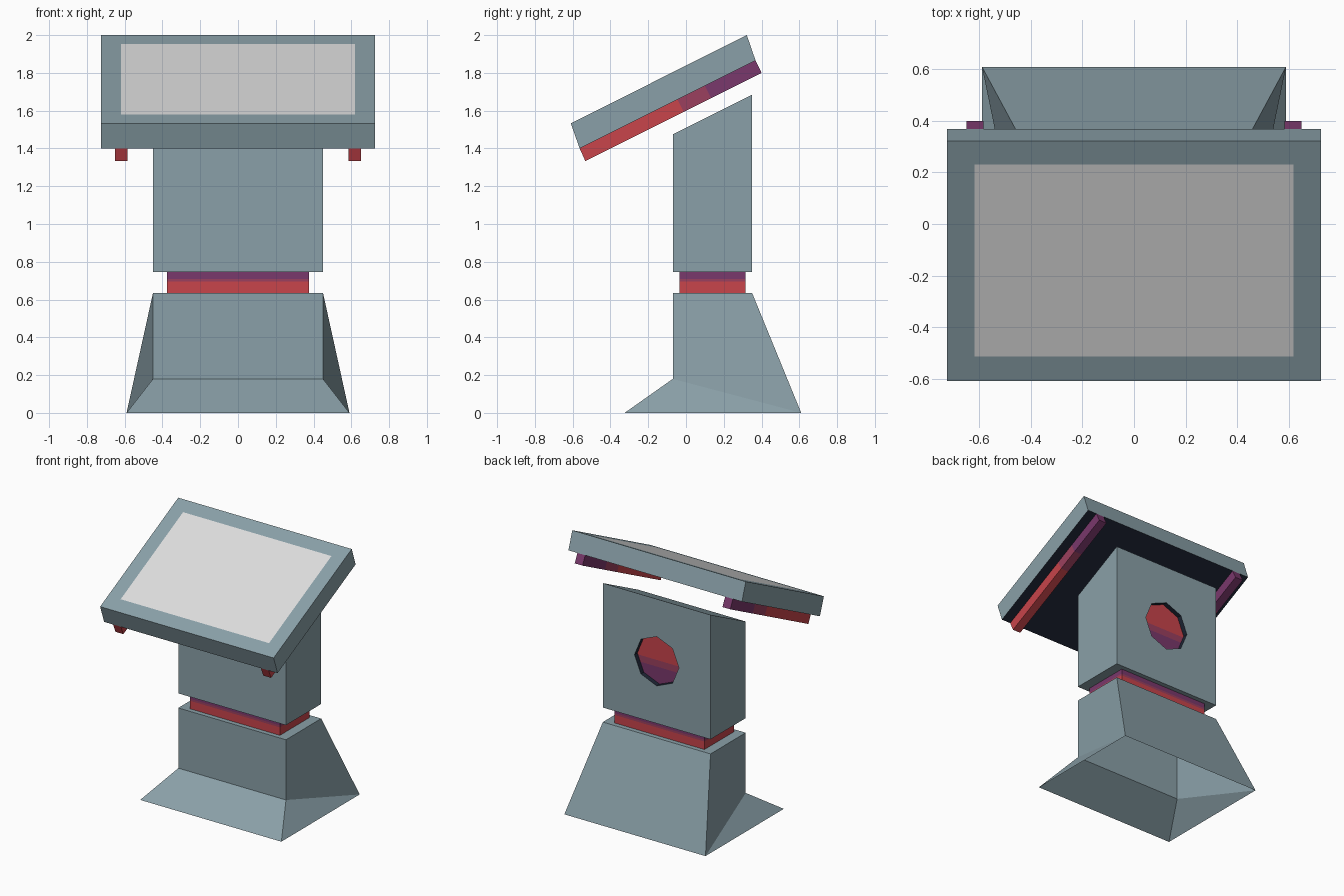
import bpy, bmesh, math
from mathutils import Vector

if "Cube" in bpy.data.objects:
    bpy.data.objects.remove(bpy.data.objects["Cube"])


def material(name, color):
    m = bpy.data.materials.new(name)
    m.diffuse_color = (*color, 1)
    m.use_nodes = True
    m.node_tree.nodes["Principled BSDF"].inputs["Base Color"].default_value = m.diffuse_color
    return m


BODY = material("blue grey", (0.254, 0.352, 0.392))
DARK = material("dark navy", (0.013, 0.019, 0.037))
SCREEN = material("light grey", (0.73, 0.73, 0.73))
RED = material("red", (0.578, 0.058, 0.070))
MID = material("plum", (0.328, 0.051, 0.114))
PURPLE = material("purple", (0.195, 0.040, 0.150))
GLOW = [RED, MID, PURPLE]


def build(name, verts, faces, mats, rule=None, cuts=()):
    """Mesh object; cuts are (point, normal) planes, rule picks a material per face."""
    bm = bmesh.new()
    vs = [bm.verts.new(v) for v in verts]
    for f in faces:
        bm.faces.new([vs[i] for i in f])
    bmesh.ops.recalc_face_normals(bm, faces=bm.faces)
    for co, no in cuts:
        geom = bm.verts[:] + bm.edges[:] + bm.faces[:]
        bmesh.ops.bisect_plane(bm, geom=geom, plane_co=co, plane_no=no, dist=1e-5)
    bm.normal_update()
    if rule:
        for f in bm.faces:
            f.material_index = rule(f.calc_center_median(), f.normal)
    me = bpy.data.meshes.new(name)
    bm.to_mesh(me)
    bm.free()
    for m in mats:
        me.materials.append(m)
    ob = bpy.data.objects.new(name, me)
    bpy.context.collection.objects.link(ob)
    return ob


def prism(name, outline, offset, mats, rule=None, cuts=()):
    """Extrude a closed outline of 3D points by an offset vector."""
    n = len(outline)
    verts = [Vector(p) for p in outline]
    verts += [p + Vector(offset) for p in verts]
    faces = [tuple(range(n)), tuple(range(n, 2 * n))]
    faces += [(i, (i + 1) % n, (i + 1) % n + n, i + n) for i in range(n)]
    return build(name, verts, faces, mats, rule, cuts)


def side_profile(points, x):
    return [(x, y, z) for y, z in points]


def band(value, a, b):
    return 0 if value < a else 1 if value < b else 2


W, Y0, Y1 = 0.45, -0.07, 0.35       # pedestal half width, front and back

# Flared base, open underneath
base = []
for s in (-1, 1):
    base += [(s * 0.59, -0.325, 0), (s * 0.59, 0.61, 0), (s * W, Y0, 0.18),
             (s * W, Y0, 0.635), (s * W, Y1, 0.635)]
base_faces = [(0, 5, 7, 2), (2, 7, 8, 3), (3, 8, 9, 4), (4, 9, 6, 1)]
for k in (0, 5):
    base_faces += [(k, k + 1, k + 2), (k + 1, k + 4, k + 3, k + 2)]
build("flared_base", base, base_faces, [BODY])

# Glowing neck between base and column
prism("glowing_neck",
      side_profile([(-0.035, 0.635), (0.315, 0.635), (0.315, 0.745), (-0.035, 0.745)], -0.375),
      (0.75, 0, 0), GLOW, lambda c, n: band(c.z, 0.695, 0.71),
      [((0, 0, z), (0, 0, 1)) for z in (0.695, 0.71)])

# Column with sloped top and an octagonal recess in the back
ZB, ZF, ZT = 0.745, 1.475, 1.685
ZC, R, DEPTH = 1.215, 0.186, 0.035


def octagon(y, r=R):
    return [(r * math.cos(i * math.pi / 4), y, ZC + r * math.sin(i * math.pi / 4))
            for i in range(8)]


col = [(-W, Y0, ZB), (W, Y0, ZB), (W, Y0, ZF), (-W, Y0, ZF),
       (-W, Y1, ZB), (W, Y1, ZB), (W, Y1, ZT), (-W, Y1, ZT)]
col += octagon(Y1) + octagon(Y1 - DEPTH)
col_faces = [(0, 1, 2, 3), (0, 1, 5, 4), (1, 2, 6, 5), (2, 3, 7, 6), (3, 0, 4, 7),
             (5, 6, 8), (7, 4, 12), (6, 7, 12, 11, 10, 9, 8), (4, 5, 8, 15, 14, 13, 12)]
col_faces += [(8 + i, 8 + (i + 1) % 8, 16 + (i + 1) % 8, 16 + i) for i in range(8)]


def is_rim(c, n):
    return int(abs(c.y - (Y1 - DEPTH / 2)) < 1e-3 and math.hypot(c.x, c.z - ZC) < R)


build("column", col, col_faces, [BODY, DARK], is_rim)

# Glowing disc at the bottom of the recess
prism("back_light", octagon(Y1 - DEPTH), (0, -0.008, 0), GLOW,
      lambda c, n: 2 - band(c.z, 1.155, 1.205),
      [((0, 0, z), (0, 0, 1)) for z in (1.155, 1.205)])

# Tilted display with screen and dark underside
def display_rule(c, n):
    if n.z < -0.6:
        return 1
    return 2 if n.z > 0.5 and abs(c.x) < 0.62 and -0.515 < c.y < 0.23 else 0


prism("display",
      side_profile([(-0.61, 1.533), (0.322, 2.0), (0.368, 1.866), (-0.563, 1.40)], -0.725),
      (1.45, 0, 0), [BODY, DARK, SCREEN], display_rule,
      [((x, 0, 0), (1, 0, 0)) for x in (-0.62, 0.62)] +
      [((0, y, 0), (0, 1, 0)) for y in (-0.515, 0.23)])

# Glowing rails under both sides of the display
along = Vector((0, 0.894, 0.447))
stops = [Vector((0, y, 1.40 + (y + 0.563) * 0.5)) for y in (-0.045, 0.10)]
for side, x in (("left", -0.65), ("right", 0.585)):
    prism(side + "_rail",
          side_profile([(-0.563, 1.40), (0.368, 1.866), (0.40, 1.80), (-0.533, 1.333)], x),
          (0.065, 0, 0), GLOW,
          lambda c, n: band(c.dot(along), stops[0].dot(along), stops[1].dot(along)),
          [(p, along) for p in stops])
